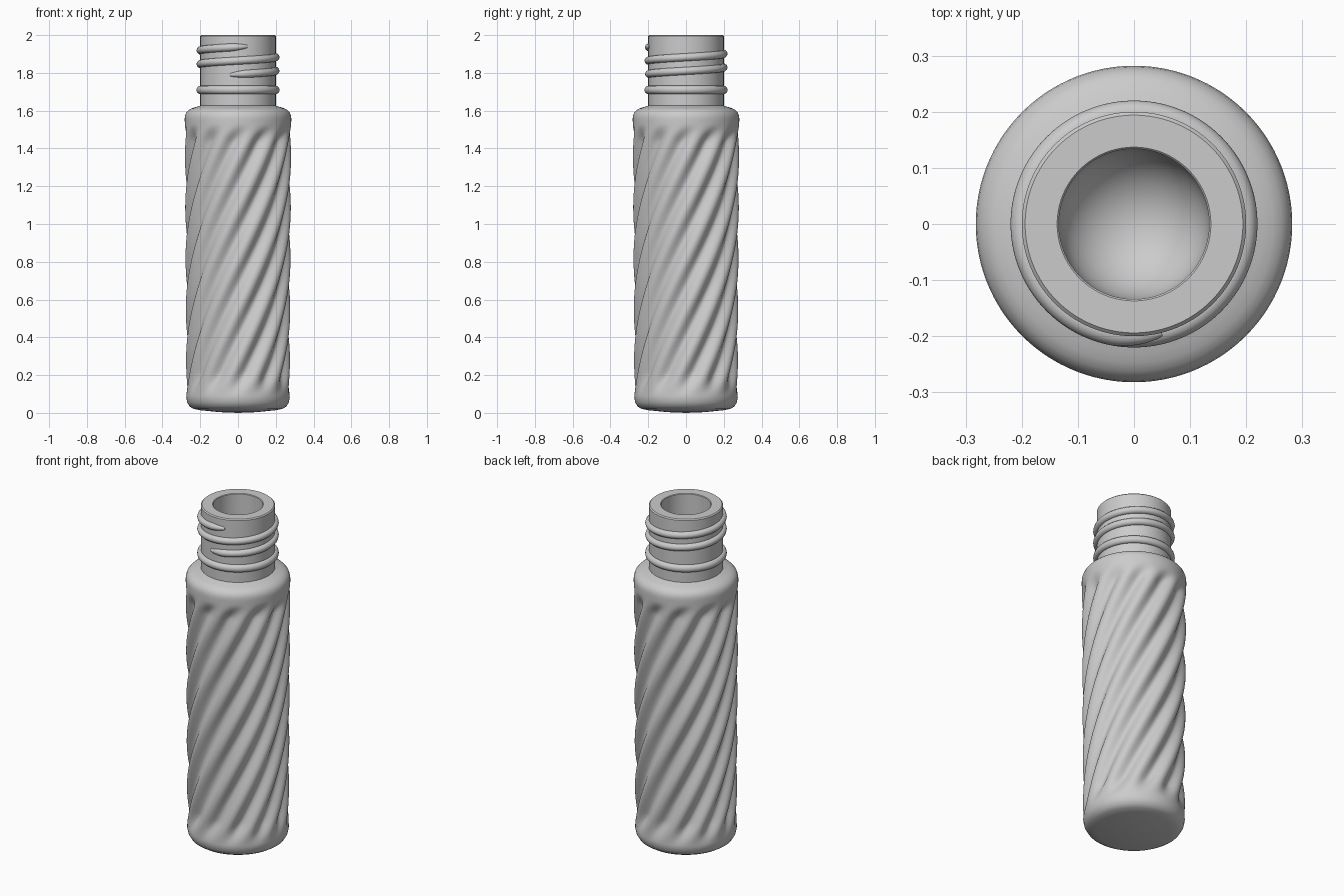
import bpy, bmesh
from math import sin, cos, pi

if "Cube" in bpy.data.objects:
    bpy.data.objects.remove(bpy.data.objects["Cube"])

SEG = 144      # steps around
RIBS = 12      # swirled ribs
RIB_STEP = 0.27  # vertical distance between ribs


def finish(name, bm):
    bmesh.ops.remove_doubles(bm, verts=bm.verts, dist=1e-5)
    bmesh.ops.recalc_face_normals(bm, faces=bm.faces)
    mesh = bpy.data.meshes.new(name)
    bm.to_mesh(mesh)
    bm.free()
    ob = bpy.data.objects.new(name, mesh)
    bpy.context.collection.objects.link(ob)
    bpy.ops.object.select_all(action='DESELECT')
    ob.select_set(True)
    bpy.context.view_layer.objects.active = ob
    bpy.ops.object.shade_smooth_by_angle(angle=0.7)
    return ob


def lathe(name, profile, offset=lambda a, z: 0.0, closed=False):
    """Spin an (r, z) profile; offset() sculpts the radius."""
    bm = bmesh.new()
    rows = []
    for r, z in profile:
        row = []
        for i in range(SEG):
            a = 2 * pi * i / SEG
            d = r + offset(a, z) if r > 0 else 0
            row.append(bm.verts.new((d * cos(a), d * sin(a), z)))
        rows.append(row)
    if closed:
        rows.append(rows[0])
    for lo, hi in zip(rows, rows[1:]):
        for i in range(SEG):
            j = (i + 1) % SEG
            bm.faces.new((lo[i], lo[j], hi[j], hi[i]))
    return finish(name, bm)


def smooth(a, b, x):
    t = min(1, max(0, (x - a) / (b - a)))
    return t * t * (3 - 2 * t)


def swirl(a, z):
    fade = smooth(0.08, 0.22, z) * (1 - smooth(1.43, 1.53, z))
    wave = 0.5 - 0.5 * cos(RIBS * a - 2 * pi * z / RIB_STEP)
    return -0.032 * fade * wave ** 1.2


# Body: domed base, swirled wall, rounded shoulder
base = [(0, 0), (0.1, 0.004), (0.2, 0.014), (0.235, 0.021), (0.256, 0.034),
        (0.269, 0.056)]
wall = [(0.274 + 0.008 * k / 110, 0.08 + 1.48 * k / 110) for k in range(111)]
shoulder = [(0.28, 1.575), (0.274, 1.59), (0.263, 1.602), (0.248, 1.611),
            (0.23, 1.617), (0.195, 1.628)]
lathe("swirled_body", base + wall + shoulder, swirl)

# Neck: outer wall, lip and bore ending in a rounded floor
bore = [(0.134 * cos(k * pi / 24), 0.23 - 0.134 * sin(k * pi / 24))
        for k in range(12)] + [(0, 0.096)]
lathe("neck", [(0.2, 1.62), (0.2, 1.994), (0.194, 2.0), (0.137, 2.0),
               (0.134, 1.997)] + bore)

# Bead ring under the thread
lathe("neck_bead", [(0.2 + 0.02 * cos(k * pi / 8), 1.71 + 0.022 * sin(k * pi / 8))
                    for k in range(16)], closed=True)

# Screw thread: tapered oval section swept along a helix
bm = bmesh.new()
start, end, steps, sides = -1.78, -pi / 2 + 0.25 + 4 * pi, 240, 12
rings = []
for s in range(steps + 1):
    t = s / steps
    a = start + (end - start) * t
    z = 1.79 + 0.15 * t
    k = min(1, 0.15 + 28 * min(t, 1 - t)) ** 0.5
    ring = []
    for i in range(sides):
        b = 2 * pi * i / sides
        r = 0.198 + 0.022 * k * cos(b)
        ring.append(bm.verts.new((r * cos(a), r * sin(a), z + 0.021 * k * sin(b))))
    rings.append(ring)
for lo, hi in zip(rings, rings[1:]):
    for i in range(sides):
        j = (i + 1) % sides
        bm.faces.new((lo[i], lo[j], hi[j], hi[i]))
bm.faces.new(rings[0])
bm.faces.new(rings[-1])
finish("screw_thread", bm)
